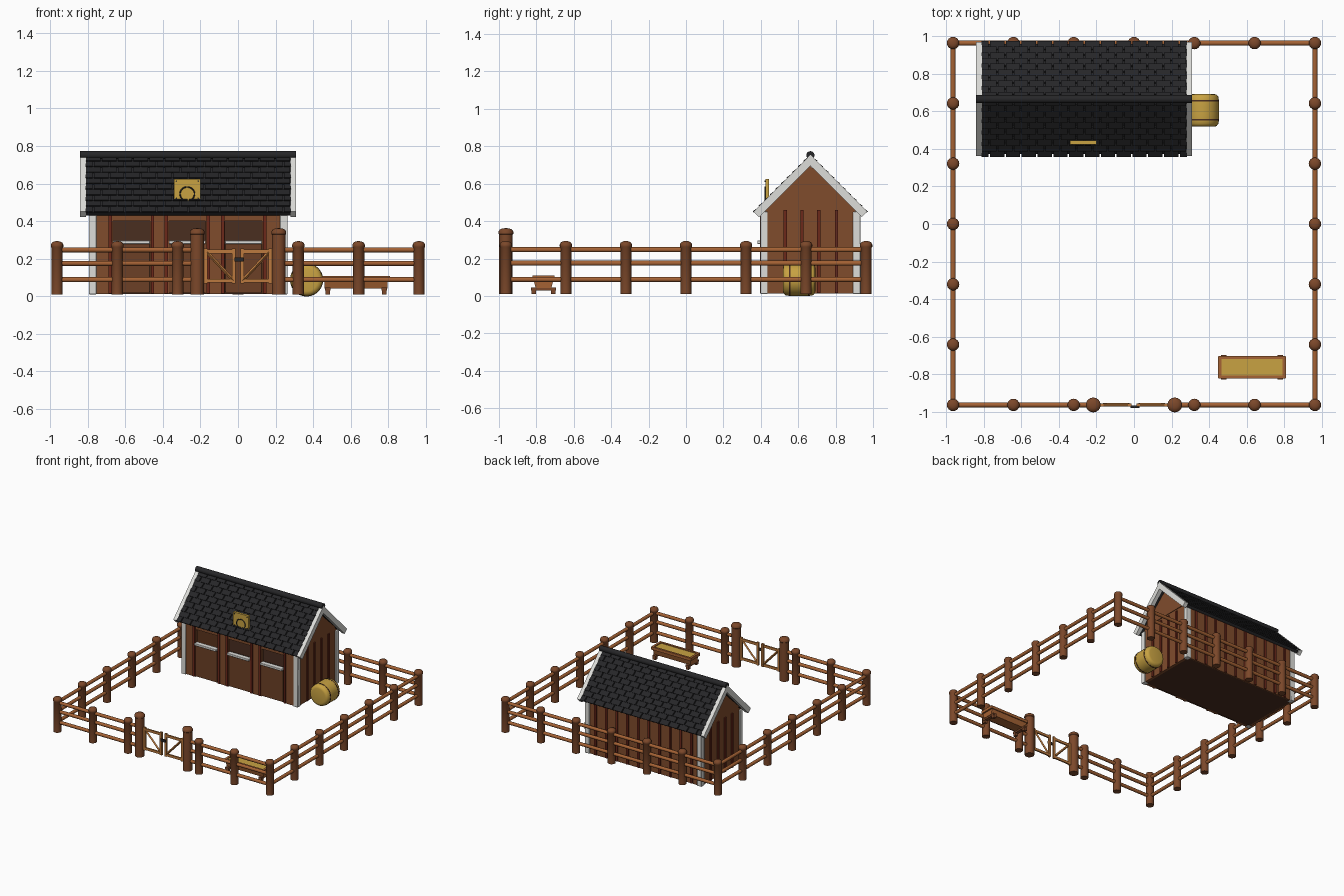
import bpy, bmesh, math
from mathutils import Vector, Matrix

if "Cube" in bpy.data.objects:
    bpy.data.objects.remove(bpy.data.objects["Cube"])

def mat(name, r, g, b):
    m = bpy.data.materials.new(name)
    lin = lambda c: (c / 255 / 12.92) if c < 10 else ((c / 255 + 0.055) / 1.055) ** 2.4
    m.diffuse_color = (lin(r), lin(g), lin(b), 1)
    m.use_nodes = True
    m.node_tree.nodes["Principled BSDF"].inputs["Base Color"].default_value = m.diffuse_color
    return m

POST = mat("post brown", 124, 72, 42)
RAIL = mat("rail brown", 165, 98, 52)
GATE = mat("gate tan", 188, 122, 62)
WALL = mat("wall brown", 128, 76, 44)
DOOR = mat("door brown", 108, 64, 38)
RED = mat("dark red trim", 108, 40, 26)
DARK = mat("dark interior", 74, 46, 32)
WHITE = mat("white trim", 222, 222, 218)
BLACK = mat("roof black", 38, 38, 40)
STRAW = mat("straw yellow", 200, 162, 66)

def finish(bm, name, material, smooth=False, bevel=0):
    bmesh.ops.recalc_face_normals(bm, faces=bm.faces)
    me = bpy.data.meshes.new(name)
    bm.to_mesh(me)
    bm.free()
    me.materials.append(material)
    ob = bpy.data.objects.new(name, me)
    bpy.context.collection.objects.link(ob)
    if bevel:
        mod = ob.modifiers.new("soft edges", 'BEVEL')
        mod.width, mod.segments = bevel, 2
    if smooth:
        bpy.ops.object.select_all(action='DESELECT')
        ob.select_set(True)
        bpy.context.view_layer.objects.active = ob
        bpy.ops.object.shade_smooth_by_angle(angle=math.radians(40))
    return ob

def box(bm, x0, x1, y0, y1, z0, z1):
    m = Matrix.Translation(((x0 + x1) / 2, (y0 + y1) / 2, (z0 + z1) / 2)) @ \
        Matrix.Diagonal((x1 - x0, y1 - y0, z1 - z0, 1))
    bmesh.ops.create_cube(bm, size=1, matrix=m)

def rod(bm, a, b, r, seg=12, r2=None):
    a, b = Vector(a), Vector(b)
    d = b - a
    m = Matrix.Translation((a + b) / 2) @ d.to_track_quat('Z', 'Y').to_matrix().to_4x4()
    bmesh.ops.create_cone(bm, cap_ends=True, segments=seg, radius1=r,
                          radius2=r if r2 is None else r2, depth=d.length, matrix=m)

def prism(bm, yz, x0, x1):
    A = [bm.verts.new((x0, y, z)) for y, z in yz]
    B = [bm.verts.new((x1, y, z)) for y, z in yz]
    bm.faces.new(A)
    bm.faces.new(B)
    for i in range(len(yz)):
        j = (i + 1) % len(yz)
        bm.faces.new((A[i], A[j], B[j], B[i]))

def lathe(bm, profile, m, seg=16):
    rings = [[bm.verts.new(m @ Vector((r * math.cos(t * math.tau / seg), r * math.sin(t * math.tau / seg), z)))
              for t in range(seg)] for r, z in profile]
    for p, q in zip(rings, rings[1:]):
        for i in range(seg):
            j = (i + 1) % seg
            bm.faces.new((p[i], p[j], q[j], q[i]))
    bm.faces.new(rings[0])
    bm.faces.new(rings[-1])

# ---------- fence ----------
F = 0.963
steps = [-F + i * F / 3 for i in range(7)]
places = {(round(t, 3), s) for t in steps for s in (-F, F) if not (abs(t) < 0.01 and s < 0)}
places |= {(s, round(t, 3)) for t in steps for s in (-F, F)}

def post(bm, x, y, r, h):
    prof = [(r, 0.01), (r, h - 0.034), (r * 1.1, h - 0.03), (r * 1.1, h - 0.018),
            (r * 0.9, h - 0.007), (r * 0.5, h - 0.001), (r * 0.15, h)]
    lathe(bm, prof, Matrix.Translation((x, y, 0)))

bm = bmesh.new()
for x, y in sorted(places):
    post(bm, x, y, 0.03, 0.293)
finish(bm, "fence_posts", POST, True)
bm = bmesh.new()
for s in (-1, 1):
    post(bm, s * 0.217, -F, 0.036, 0.362)
finish(bm, "gate_posts", POST, True)
bm = bmesh.new()
for z in (0.088, 0.175, 0.247):
    for s in (-1, 1):
        rod(bm, (s * F, -F, z), (s * F, F, z), 0.0135)
        rod(bm, (s * F, -F, z), (s * 0.217, -F, z), 0.0135)
    rod(bm, (-F, F, z), (F, F, z), 0.0135)
finish(bm, "fence_rails", RAIL, True)

# ---------- gate ----------
bm = bmesh.new()
for s in (-1, 1):
    for x in (0.022, 0.172):
        box(bm, *sorted((s * (x - 0.009), s * (x + 0.009))), -F - 0.008, -F + 0.008, 0.068, 0.255)
    for z in (0.082, 0.238):
        box(bm, *sorted((s * 0.02, s * 0.2)), -F - 0.006, -F + 0.006, z - 0.01, z + 0.01)
    rod(bm, (s * 0.165, -F, 0.235), (s * 0.025, -F, 0.085), 0.009, 4)
finish(bm, "gate_leaves", GATE)
bm = bmesh.new()
box(bm, -0.018, 0.028, -F - 0.016, -F - 0.004, 0.186, 0.206)
finish(bm, "gate_latch", BLACK)

# ---------- barn walls ----------
X0, X1, Y0, Y1, YR = -0.785, 0.255, 0.405, 0.925, 0.665
doors = (-0.567, -0.27, 0.03)
bm = bmesh.new()
box(bm, X0, X1, Y1 - 0.02, Y1, 0.012, 0.455)
gable = [(Y0, 0.012), (Y1, 0.012), (Y1, 0.44), (YR, 0.695), (Y0, 0.44)]
prism(bm, gable, X0, X0 + 0.02)
prism(bm, gable, X1 - 0.02, X1)
edges = [X0] + [d + s * 0.098 for d in doors for s in (-1, 1)] + [X1]
for a, b in zip(edges[::2], edges[1::2]):
    box(bm, a, b, Y0, Y0 + 0.02, 0.012, 0.40)
box(bm, X0, X1, Y0, Y0 + 0.02, 0.40, 0.455)
for x0, x1 in ((X0 - 0.005, X0), (X1, X1 + 0.005)):
    prism(bm, [(Y0 + 0.03, 0.478), (Y1 - 0.03, 0.478), (YR, 0.69)], x0, x1)
finish(bm, "barn_walls", WALL)

bm = bmesh.new()
box(bm, X0 + 0.01, X1 - 0.01, Y0 + 0.015, Y1 - 0.01, 0.012, 0.025)
box(bm, X0 + 0.02, X1 - 0.02, Y1 - 0.027, Y1 - 0.02, 0.025, 0.44)
finish(bm, "barn_floor_and_lining", DARK)

# battens on all four walls
bm = bmesh.new()
for y in (0.53, 0.62, 0.71, 0.805):
    for x in (X0, X1):
        box(bm, x - 0.009, x + 0.009, y - 0.009, y + 0.009, 0.015, 0.46)
for i in range(10):
    x = X0 + 0.085 + i * (X1 - X0 - 0.17) / 9
    box(bm, x - 0.009, x + 0.009, Y1, Y1 + 0.009, 0.015, 0.44)
for d in doors:
    for s in (-1, 1):
        x = d + s * 0.112
        box(bm, x - 0.009, x + 0.009, Y0 - 0.009, Y0, 0.015, 0.44)
finish(bm, "wall_battens", RED)

# half doors, sills and corner posts
bm = bmesh.new()
for d in doors:
    box(bm, d - 0.096, d + 0.096, Y0 - 0.002, Y0 + 0.014, 0.018, 0.28)
finish(bm, "half_doors", DOOR)
bm = bmesh.new()
for d in doors:
    box(bm, d - 0.098, d + 0.098, Y0 - 0.024, Y0 + 0.016, 0.278, 0.296)
finish(bm, "door_sills", WHITE, True, 0.003)
bm = bmesh.new()
for x in (X0 + 0.012, X1 - 0.012):
    for y in (Y0 + 0.012, Y1 - 0.012):
        box(bm, x - 0.02, x + 0.02, y - 0.02, y + 0.02, 0.01, 0.45)
finish(bm, "corner_posts", WHITE, True, 0.004)

# ---------- roof ----------
C, ZA, R0, R1 = math.sqrt(0.5), 0.755, -0.84, 0.31
def slope(sg, s, n):
    return (YR + sg * (s + n) * C, ZA + (n - s) * C)

bm = bmesh.new()
for sg in (-1, 1):
    prism(bm, [(YR, ZA - 0.017), slope(sg, 0.425, -0.012), slope(sg, 0.425, -0.034), (YR, ZA - 0.048)],
          R0 + 0.02, R1 - 0.02)
finish(bm, "roof_slabs", BLACK)

bm = bmesh.new()
rows, cols = 10, 13
xa, xb = R0 + 0.028, R1 - 0.028
w = (xb - xa) / cols
for sg in (-1, 1):
    for r in range(rows):
        s0, s1 = r * 0.0425, r * 0.0425 + 0.05
        quad = [slope(sg, s0, -0.012), slope(sg, s1, -0.005), slope(sg, s1, 0.004), slope(sg, s0, -0.004)]
        for c in range(cols + r % 2):
            a = xa + (c - 0.5 * (r % 2)) * w + 0.004
            prism(bm, quad, max(a, xa), min(a + w - 0.008, xb))
finish(bm, "roof_shingles", BLACK)

bm = bmesh.new()
for x in (R0, R1 - 0.03):
    prism(bm, [slope(-1, 0.43, 0), (YR, ZA), slope(1, 0.43, 0), slope(1, 0.43, -0.042),
               (YR, ZA - 0.042 / C), slope(-1, 0.43, -0.042)], x, x + 0.03)
finish(bm, "gable_boards", WHITE)
bm = bmesh.new()
rod(bm, (R0, YR, 0.752), (R1, YR, 0.752), 0.022, 16)
finish(bm, "roof_ridge", BLACK, True)

# ---------- roof plaque with horseshoe ----------
bm = bmesh.new()
box(bm, -0.34, -0.20, 0.424, 0.444, 0.51, 0.625)
finish(bm, "roof_plaque", STRAW)
bm = bmesh.new()
pts = [(-0.27 + 0.039 * math.cos(t), 0.422, 0.545 + 0.037 * math.sin(t))
       for t in [math.radians(-55 + i * 290 / 16) for i in range(17)]]
for a, b in zip(pts, pts[1:]):
    rod(bm, a, b, 0.0035, 6)
for x in (-0.328, -0.212):
    for z in (0.522, 0.613):
        rod(bm, (x, 0.42, z), (x, 0.426, z), 0.004, 8)
finish(bm, "horseshoe", BLACK)

# ---------- round straw bale ----------
bm = bmesh.new()
turn = Matrix.Translation((0.365, 0.605, 0.087)) @ Matrix.Rotation(math.pi / 2, 4, 'X')
half = [(0.06, 0.087), (0.074, 0.084), (0.084, 0.072), (0.087, 0.052), (0.087, 0.02)]
lathe(bm, [(r, -z) for r, z in half] + [(r, z) for r, z in reversed(half)], turn, 28)
finish(bm, "round_bale", STRAW, True)
bm = bmesh.new()
for y in (0.555, 0.655):
    rod(bm, (0.365, y - 0.004, 0.087), (0.365, y + 0.004, 0.087), 0.0885, 28)
finish(bm, "bale_bands", DARK, True)

# ---------- feeding trough ----------
TX, TY = 0.628, -0.762
bm = bmesh.new()
for s in (-1, 1):
    box(bm, TX - 0.178, TX + 0.178, *sorted((TY + s * 0.044, TY + s * 0.06)), 0.085, 0.108)
    box(bm, *sorted((TX + s * 0.162, TX + s * 0.18)), TY - 0.058, TY + 0.058, 0.085, 0.108)
prism(bm, [(TY - 0.054, 0.09), (TY + 0.054, 0.09), (TY + 0.042, 0.042), (TY - 0.042, 0.042)],
      TX - 0.168, TX + 0.168)
finish(bm, "trough_body", RAIL)
bm = bmesh.new()
for s in (-1, 1):
    x = TX + s * 0.15
    box(bm, x - 0.014, x + 0.014, TY - 0.066, TY + 0.066, 0.03, 0.046)
    for t in (-1, 1):
        y = TY + t * 0.052
        box(bm, x - 0.012, x + 0.012, y - 0.013, y + 0.013, 0.01, 0.032)
finish(bm, "trough_feet", POST)
bm = bmesh.new()
box(bm, TX - 0.163, TX + 0.163, TY - 0.045, TY + 0.045, 0.08, 0.101)
finish(bm, "trough_straw", STRAW)
